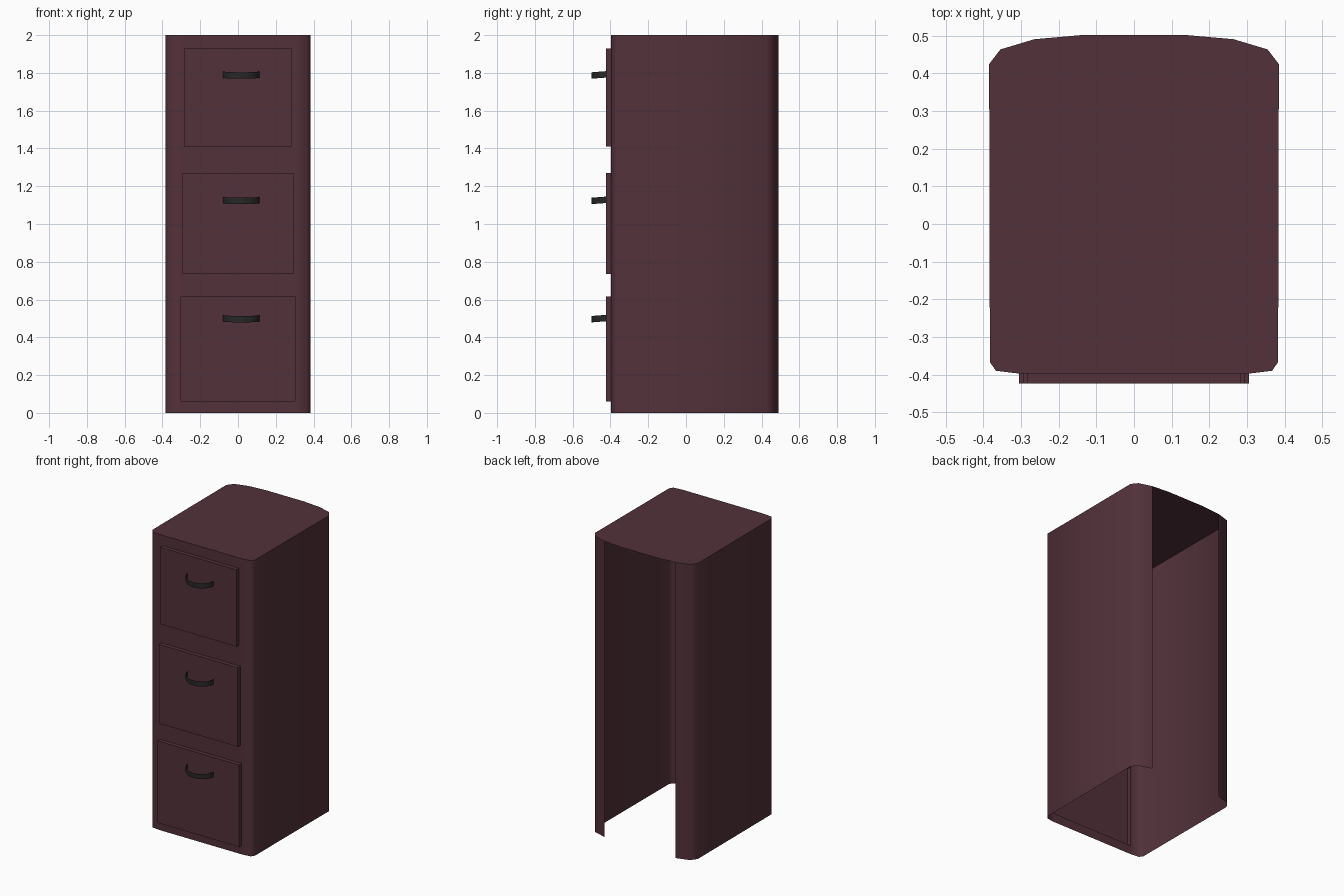
import bpy, bmesh, math

if "Cube" in bpy.data.objects:
    bpy.data.objects.remove(bpy.data.objects["Cube"])


def material(name, rgb):
    m = bpy.data.materials.new(name)
    m.diffuse_color = (*rgb, 1)
    m.use_nodes = True
    m.node_tree.nodes["Principled BSDF"].inputs["Base Color"].default_value = m.diffuse_color
    return m


def add_mesh(name, quads, mat):
    """Make a welded object from a list of polygons (tuples of points)."""
    bm = bmesh.new()
    for q in quads:
        bm.faces.new([bm.verts.new(p) for p in q])
    bmesh.ops.remove_doubles(bm, verts=bm.verts, dist=0.0005)
    bmesh.ops.recalc_face_normals(bm, faces=bm.faces)
    me = bpy.data.meshes.new(name)
    bm.to_mesh(me)
    bm.free()
    me.materials.append(mat)
    ob = bpy.data.objects.new(name, me)
    bpy.context.collection.objects.link(ob)
    bpy.ops.object.select_all(action='DESELECT')
    ob.select_set(True)
    bpy.context.view_layer.objects.active = ob
    bpy.ops.object.shade_smooth_by_angle(angle=math.radians(50))
    return ob


paint = material("maroon_paint", (0.085, 0.031, 0.042))
dark = material("dark_metal", (0.02, 0.02, 0.02))

FRONT, FACE = -0.397, -0.424
# name, half width, bottom, top, handle height
DRAWERS = [("bottom", 0.305, 0.06, 0.615, 0.498),
           ("middle", 0.295, 0.735, 1.27, 1.124),
           ("top", 0.285, 1.41, 1.93, 1.788)]

# half plan of the body, from front face round to the edge of the open back
half = [(0.31, FRONT), (0.367, -0.39), (0.383, -0.367), (0.385, 0.425),
        (0.355, 0.464), (0.265, 0.491)]
levels = [(0, 0.305)]
for _, w, z0, z1, _ in DRAWERS:
    levels += [(z0, w), (z1, w)]
levels.append((2, 0.285))

# cabinet shell: wrapped sides, front frame with drawer openings, lid
quads = []
for i, ((za, wa), (zb, wb)) in enumerate(zip(levels, levels[1:])):
    for s in (1, -1):
        for (xa, ya), (xb, yb) in zip(half, half[1:]):
            quads.append(((s * xa, ya, za), (s * xb, yb, za),
                          (s * xb, yb, zb), (s * xa, ya, zb)))
        quads.append(((s * wa, FRONT, za), (s * 0.31, FRONT, za),
                      (s * 0.31, FRONT, zb), (s * wb, FRONT, zb)))
    if i % 2 == 0:
        quads.append(((-wa, FRONT, za), (wa, FRONT, za),
                      (wb, FRONT, zb), (-wb, FRONT, zb)))
wt = levels[-1][1]
right = [(wt, FRONT)] + half + [(0.14, 0.502)]
lid = right + [(-x, y) for x, y in reversed(right)]
quads.append([(x, y, 2) for x, y in lid])
add_mesh("cabinet_shell", quads, paint)

for name, w, z0, z1, hz in DRAWERS:
    # raised drawer front, hollow behind
    ring = [(-w, z0), (w, z0), (w, z1), (-w, z1)]
    quads = [[(x, FACE, z) for x, z in ring]]
    for (xa, za), (xb, zb) in zip(ring, ring[1:] + ring[:1]):
        quads.append(((xa, FRONT, za), (xb, FRONT, zb),
                      (xb, FACE, zb), (xa, FACE, za)))
    add_mesh(name + "_drawer_front", quads, paint)

    # bowed ribbon handle
    arc = []
    for k in range(13):
        a = math.pi * k / 12
        arc.append((0.017 - 0.0975 * math.cos(a), FACE - 0.077 * math.sin(a),
                    hz + 0.004 - 0.006 * math.sin(a)))
    h = 0.017
    quads = [((xa, ya, za - h), (xb, yb, zb - h), (xb, yb, zb + h), (xa, ya, za + h))
             for (xa, ya, za), (xb, yb, zb) in zip(arc, arc[1:])]
    add_mesh(name + "_handle", quads, dark)
